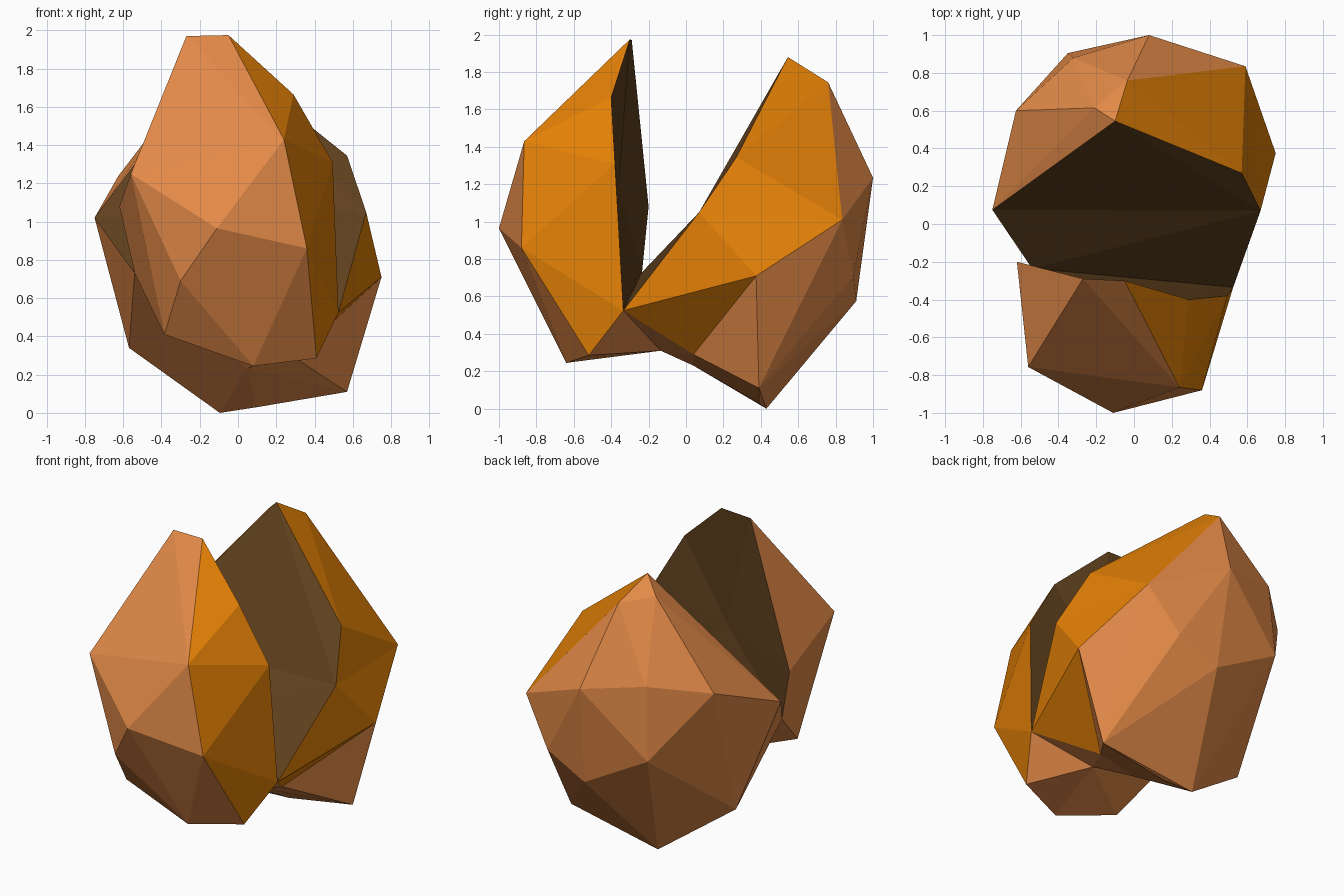
import bpy
import bmesh

cube = bpy.data.objects.get("Cube")
if cube:
    bpy.data.objects.remove(cube, do_unlink=True)


def make_material(name, colour):
    mat = bpy.data.materials.new(name)
    mat.use_nodes = True
    mat.diffuse_color = (*colour, 1)
    shader = next(n for n in mat.node_tree.nodes if n.type == "BSDF_PRINCIPLED")
    shader.inputs["Base Color"].default_value = (*colour, 1)
    return mat


MATERIALS = [
    make_material("tan_shell", (0.77, 0.255, 0.065)),
    make_material("orange_side", (0.78, 0.22, 0.002)),
    make_material("dark_inside", (0.118, 0.053, 0.013)),
]


def hull_lobe(name, inside, orange, shell):
    """Convex faceted body; a face whose corners all belong to one group takes its colour."""
    bm = bmesh.new()
    verts = {p: bm.verts.new(p) for p in dict.fromkeys(inside + orange + shell)}
    inside_verts = {verts[p] for p in inside}
    orange_verts = {verts[p] for p in orange}
    hull = bmesh.ops.convex_hull(bm, input=bm.verts[:])
    spare = [v for v in hull["geom_interior"] if isinstance(v, bmesh.types.BMVert)]
    bmesh.ops.delete(bm, geom=spare, context="VERTS")
    bmesh.ops.recalc_face_normals(bm, faces=bm.faces[:])
    for face in bm.faces:
        corners = set(face.verts)
        if corners <= inside_verts:
            face.material_index = 2
        elif corners <= orange_verts:
            face.material_index = 1
    planes = [(f.normal.copy(), f.calc_center_median()) for f in bm.faces]
    return name, bm, planes


def dent_inside(bm, point):
    """Replace the dark split face by a shallow fan sinking to one point."""
    dark = [f for f in bm.faces if f.material_index == 2]
    rim = [e for e in bm.edges if sum(f in dark for f in e.link_faces) == 1]
    bmesh.ops.delete(bm, geom=dark, context="FACES_ONLY")
    centre = bm.verts.new(point)
    for edge in rim:
        bm.faces.new((*edge.verts, centre)).material_index = 2
    bmesh.ops.recalc_face_normals(bm, faces=bm.faces[:])


def buried(face, planes):
    centre = face.calc_center_median()
    return all((centre - origin).dot(normal) < -0.008 for normal, origin in planes)


# Corners where the two lobes of the split join
hinge_left = (0.525, -0.335, 0.525)
hinge_right = (-0.54, -0.235, 0.73)
hinge_under = (0.21, -0.135, 0.31)

# Front lobe corners
tip = (-0.05, -0.30, 1.975)
tip_right = (-0.27, -0.29, 1.97)
rim_upper = (0.29, -0.40, 1.665)
rim_middle = (0.495, -0.38, 1.31)
rim_right = (-0.62, -0.20, 1.08)
front_foot = [(0.41, -0.52, 0.285), (-0.385, -0.62, 0.41), (0.08, -0.64, 0.245)]

front = hull_lobe(
    "front_lobe",
    inside=[tip, tip_right, rim_upper, rim_middle, rim_right, hinge_left, hinge_right],
    orange=[tip, rim_upper, rim_middle, hinge_left,
            (0.24, -0.865, 1.43), (0.36, -0.88, 0.86), front_foot[0]],
    shell=[(-0.11, -1.0, 0.965), (-0.56, -0.757, 1.25), (-0.30, -0.86, 0.69)] + front_foot,
)
dent_inside(front[1], (-0.045, -0.36, 1.19))
front_under = hull_lobe("front_lobe_underside", inside=[], orange=[],
                        shell=front_foot + [hinge_left, hinge_right, hinge_under])

# Back lobe: ring of corners at the fold of its inner face
fold_left = (0.67, 0.07, 1.05)
fold_right = (-0.75, 0.075, 1.02)
ring_left = (0.59, 0.835, 1.01)
ring_back = [(0.08, 1.0, 1.235), (-0.32, 0.88, 1.31), (-0.625, 0.60, 1.24)]
peak = (-0.10, 0.545, 1.88)
shoulder = (0.57, 0.27, 1.345)

back_top = hull_lobe(
    "back_lobe_top",
    inside=[peak, shoulder, fold_left, fold_right],
    orange=[peak, shoulder, fold_left, ring_left, (-0.035, 0.76, 1.745)],
    shell=ring_back + [(-0.21, 0.615, 1.78)],
)

# Back lobe: wedge reaching forward to the hinge
side_left = (0.75, 0.375, 0.71)
belly_left = (0.295, 0.04, 0.29)
belly_middle = (0.045, 0.04, 0.23)

back_hinge = hull_lobe(
    "back_lobe_hinge",
    inside=[fold_left, fold_right, hinge_left, hinge_right],
    orange=[fold_left, ring_left, hinge_left, side_left, belly_left],
    shell=ring_back + [hinge_under, belly_middle],
)

# Back lobe: rounded base
back_base = hull_lobe(
    "back_lobe_base", inside=[], orange=[],
    shell=ring_back + [
        ring_left, fold_right, hinge_right, side_left, belly_left, belly_middle,
        (-0.35, 0.905, 0.83), (0.11, 0.91, 0.575), (0.39, 0.895, 0.71),
        (0.57, 0.39, 0.11), (0.10, 0.39, 0.03), (-0.095, 0.43, 0.0),
        (-0.57, 0.29, 0.34)],
)

# Drop the walls hidden inside a neighbouring piece, then make the objects
lobes = [front, front_under, back_top, back_hinge, back_base]
for name, bm, planes in lobes:
    others = [lobe[2] for lobe in lobes if lobe[0] != name]
    hidden = [f for f in bm.faces if any(buried(f, other) for other in others)]
    bmesh.ops.delete(bm, geom=hidden, context="FACES")
    mesh = bpy.data.meshes.new(name)
    bm.to_mesh(mesh)
    bm.free()
    for mat in MATERIALS:
        mesh.materials.append(mat)
    bpy.context.collection.objects.link(bpy.data.objects.new(name, mesh))
